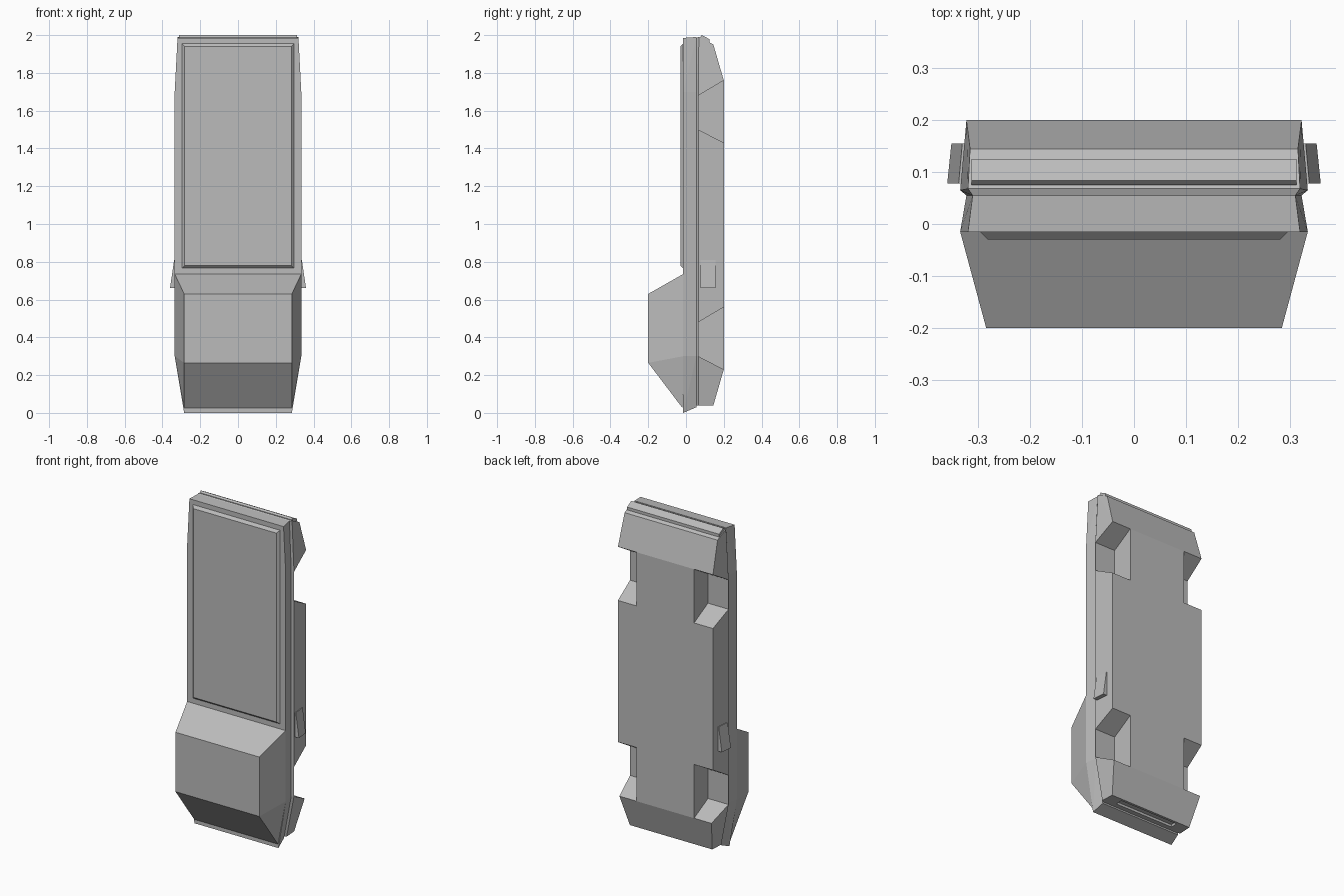
import bpy, bmesh, math

if "Cube" in bpy.data.objects:
    bpy.data.objects.remove(bpy.data.objects["Cube"])

grey = bpy.data.materials.new("body grey")
grey.diffuse_color = (0.5, 0.5, 0.5, 1)
grey.use_nodes = True
grey.node_tree.nodes["Principled BSDF"].inputs["Base Color"].default_value = grey.diffuse_color


def hull(name, points, mirror=True):
    """Flat-faced convex solid around the points, mirrored across x by default."""
    bm = bmesh.new()
    for x, y, z in points:
        bm.verts.new((x, y, z))
        if mirror:
            bm.verts.new((-x, y, z))
    bmesh.ops.convex_hull(bm, input=bm.verts[:])
    bmesh.ops.delete(bm, geom=[v for v in bm.verts if not v.link_faces], context='VERTS')
    bmesh.ops.dissolve_limit(bm, angle_limit=math.radians(1),
                             verts=bm.verts[:], edges=bm.edges[:])
    bmesh.ops.recalc_face_normals(bm, faces=bm.faces[:])
    me = bpy.data.meshes.new(name)
    bm.to_mesh(me)
    bm.free()
    me.materials.append(grey)
    ob = bpy.data.objects.new(name, me)
    bpy.context.collection.objects.link(ob)
    return ob


def cut(target, cutter):
    """Subtract the cutter and remove it."""
    mod = target.modifiers.new("cut", 'BOOLEAN')
    mod.operation, mod.solver, mod.object = 'DIFFERENCE', 'EXACT', cutter
    bpy.context.view_layer.objects.active = target
    bpy.ops.object.modifier_apply(modifier=mod.name)
    bpy.data.objects.remove(cutter)


# Upper shell: tapered slab that narrows toward the waist groove
outline = [(0.285, 0.0), (0.335, 0.30), (0.335, 1.70), (0.32, 1.985)]
upper = [(x, -0.015, z) for x, z in outline]
upper += [(0.273, 0.055, 0.03), (0.323, 0.055, 0.30), (0.323, 0.055, 1.70), (0.311, 0.055, 1.99)]
hull("upper_shell", upper)

# Lower body, stepping out again below the groove
lower = [(0.273, 0.055, 0.04), (0.323, 0.055, 0.30), (0.323, 0.055, 1.68), (0.311, 0.055, 1.985),
         (0.285, 0.065, 0.04), (0.335, 0.065, 0.30), (0.335, 0.065, 1.68), (0.32, 0.068, 1.99),
         (0.28, 0.145, 0.04), (0.316, 0.145, 1.95),
         (0.313, 0.20, 0.23), (0.323, 0.20, 0.56), (0.323, 0.20, 1.76)]
body = hull("lower_body", lower)

# Four wheel wells with flared ends
for z0, z1, z2, z3 in [(0.30, 0.23, 0.48, 0.56), (1.50, 1.43, 1.68, 1.76)]:
    for s in (-1, 1):
        d = 0.2  # carry the slopes past the underside
        k = (d - 0.065) / 0.135 + 0.1
        ends = [(0.065, z0), (0.065, z2),
                (0.2135, z0 + (z1 - z0) * k), (0.2135, z2 + (z3 - z2) * k)]
        cut(body, hull("well_cutter", [(s * x, y, z) for x in (0.195, 0.4) for y, z in ends], False))

# Recess in the bottom end
cut(body, hull("recess_cutter", [(0.2, y, z) for y in (0.085, 0.13) for z in (0.0, 0.055)]))

# Raised bar on the top end
hull("end_bar", [(0.313, y, z) for y, z in
                 [(0.075, 1.95), (0.075, 1.99), (0.084, 2.0), (0.125, 1.978), (0.125, 1.94)]])

# Cab with sloped front and rear
hull("cab", [(0.285, -0.20, 0.265), (0.285, -0.20, 0.63), (0.335, -0.015, 0.735),
             (0.335, -0.015, 0.30), (0.285, -0.018, 0.025)])

# Raised panel with bevelled rim
hull("raised_panel", [(0.298, -0.014, 0.765), (0.298, -0.014, 1.957),
                      (0.282, -0.03, 0.78), (0.282, -0.03, 1.94)])

# Side steps: wedges that flare outward toward the bottom
for s, side in ((-1, "left"), (1, "right")):
    hull(side + "_wedge", [(s * x, y, z) for x, y, z in [
        (0.32, 0.078, 0.66), (0.36, 0.078, 0.66), (0.32, 0.155, 0.66), (0.352, 0.155, 0.66),
        (0.32, 0.078, 0.81), (0.338, 0.078, 0.81), (0.32, 0.155, 0.81), (0.331, 0.155, 0.81)]], False)
